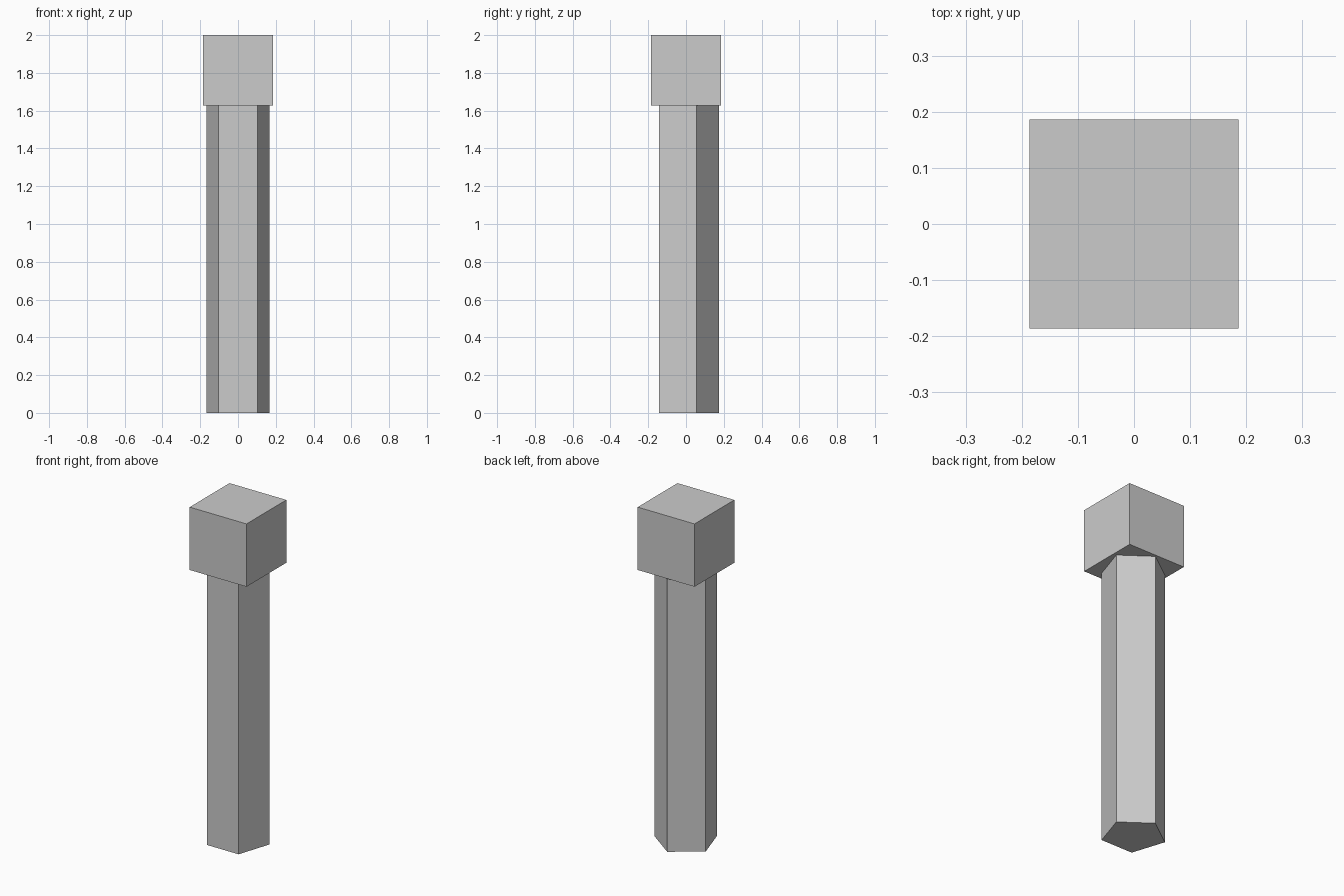
import bpy
from math import pi

if "Cube" in bpy.data.objects:
    bpy.data.objects.remove(bpy.data.objects["Cube"])

HEAD = 0.373          # edge length of the cube head
SHAFT_H = 2.0 - HEAD  # shaft reaches the underside of the head
SHAFT_R = 0.176

# Five-sided shaft: flat face to the front, one edge to the back
bpy.ops.mesh.primitive_cylinder_add(vertices=5, radius=SHAFT_R, depth=SHAFT_H,
                                    location=(0, 0, SHAFT_H / 2))
shaft = bpy.context.object
shaft.name = "shaft"
# Turn so that a corner really points to +y
v = max(shaft.data.vertices, key=lambda p: p.co.y).co
shaft.rotation_euler.z = pi / 2 - v.xy.angle_signed((1, 0))

# Cube head
bpy.ops.mesh.primitive_cube_add(size=HEAD, location=(0, 0, 2.0 - HEAD / 2))
bpy.context.object.name = "head"
